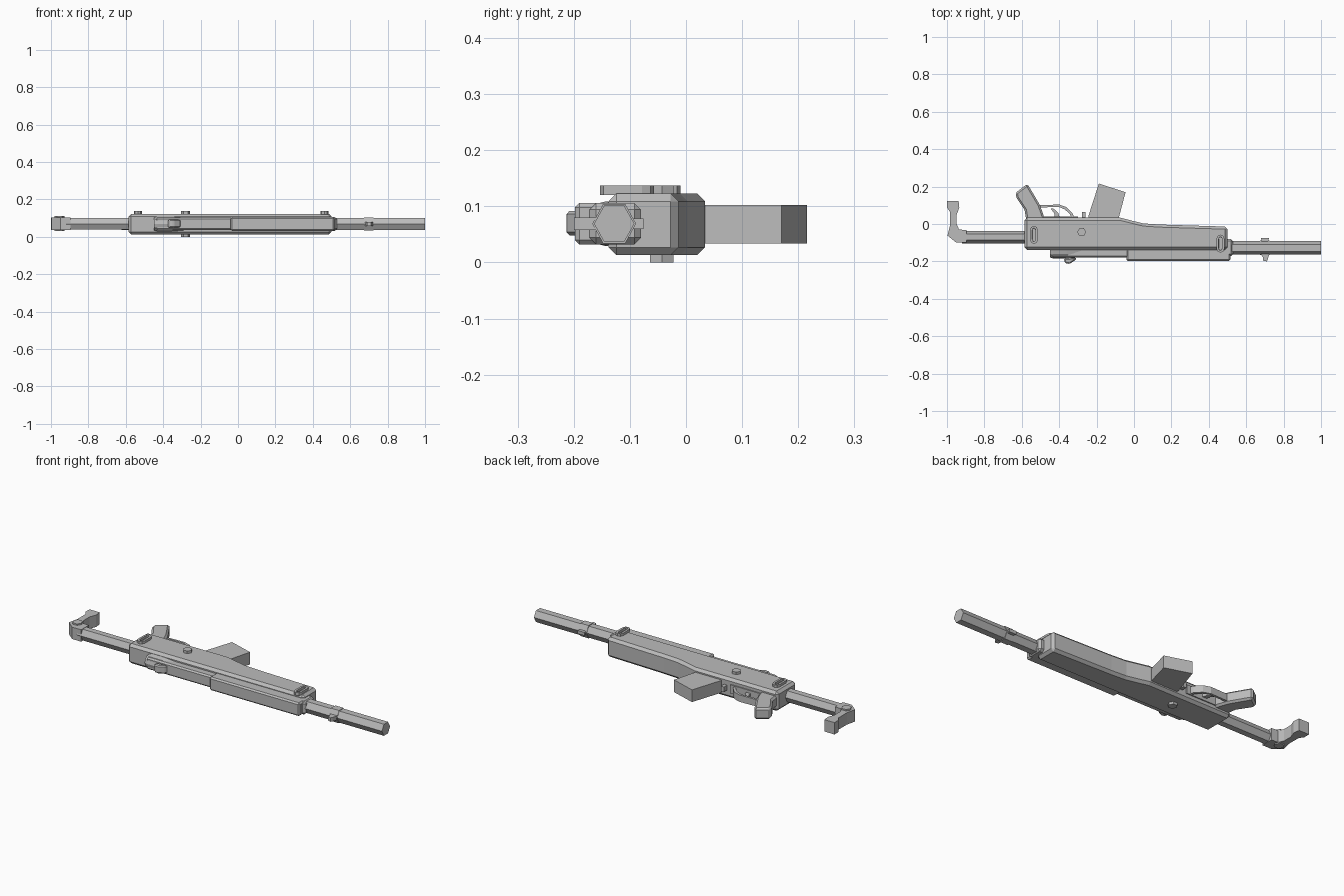
import bpy, bmesh, math
from mathutils import Vector

cube = bpy.data.objects.get("Cube")
if cube:
    bpy.data.objects.remove(cube, do_unlink=True)

grey = bpy.data.materials.new("Plain grey")
grey.use_nodes = True
COL = (0.5, 0.5, 0.5, 1)
grey.diffuse_color = COL
grey.node_tree.nodes["Principled BSDF"].inputs["Base Color"].default_value = COL


def finish(name, bm, bevel=0):
    bmesh.ops.recalc_face_normals(bm, faces=bm.faces)
    mesh = bpy.data.meshes.new(name)
    bm.to_mesh(mesh)
    bm.free()
    mesh.materials.append(grey)
    ob = bpy.data.objects.new(name, mesh)
    bpy.context.collection.objects.link(ob)
    if bevel:
        mod = ob.modifiers.new("Chamfer", "BEVEL")
        mod.width = bevel
        mod.segments = 1
        mod.limit_method = "ANGLE"
        mod.angle_limit = math.radians(40)
    return ob


def prism(name, pts, z0, z1, bevel=0, recess=0):
    """Side profile in x, y extruded upward; recess sinks the inset top face."""
    bm = bmesh.new()
    low = [bm.verts.new((x, y, z0)) for x, y in pts]
    high = [bm.verts.new((x, y, z1)) for x, y in pts]
    n = len(pts)
    bm.faces.new(low[::-1])
    top = bm.faces.new(high)
    for i in range(n):
        j = (i + 1) % n
        bm.faces.new((low[i], low[j], high[j], high[i]))
    bmesh.ops.recalc_face_normals(bm, faces=bm.faces)
    if recess:
        bmesh.ops.inset_region(bm, faces=[top], thickness=0.005)
        for v in top.verts:
            v.co.z = z1
        bmesh.ops.inset_region(bm, faces=[top], thickness=0.007)
        bmesh.ops.inset_region(bm, faces=[top], thickness=0.0005)
        bmesh.ops.translate(bm, verts=top.verts, vec=(0, 0, -recess))
    return finish(name, bm, bevel)


def box(name, x0, x1, y0, y1, z0, z1, bevel=0):
    return prism(name, [(x0, y0), (x1, y0), (x1, y1), (x0, y1)], z0, z1, bevel)


def loft_x(name, stations, y, z, sides=6, turn=0.0):
    """Round-section bar along x from (x, y radius, z radius) stations."""
    bm = bmesh.new()
    rings = []
    for x, ry, rz in stations:
        rings.append([bm.verts.new((x, y + ry * math.cos(turn + i * math.tau / sides),
                                    z + rz * math.sin(turn + i * math.tau / sides)))
                      for i in range(sides)])
    for a, b in zip(rings, rings[1:]):
        for i in range(sides):
            j = (i + 1) % sides
            bm.faces.new((a[i], a[j], b[j], b[i]))
    bm.faces.new(rings[0])
    bm.faces.new(rings[-1])
    return finish(name, bm)


def ngon(x, y, r, n=6, turn=0.0):
    return [(x + r * math.cos(turn + i * math.tau / n),
             y + r * math.sin(turn + i * math.tau / n)) for i in range(n)]


def stadium(x, y, w, length):
    r, h = w / 2, length / 2 - w / 2
    pts = []
    for k in range(10):
        a = math.pi * (k if k < 5 else k - 1) / 4
        pts.append((x + r * math.cos(a), y + r * math.sin(a) + (h if k < 5 else -h)))
    return pts


MID = 0.069

# Main body with chamfered edges and a dipping fore end
prism("main_body", [(-0.585, 0.034), (-0.585, -0.138), (0.5, -0.138), (0.5, -0.014),
                    (0.14, -0.003), (0.05, 0.003), (0.0, 0.015), (-0.075, 0.034)],
      0.013, 0.123, 0.014)

# Receiver covers along the top edge
box("front_cover", -0.04, 0.515, -0.198, -0.1, 0.032, 0.106, 0.008)
box("rear_cover", -0.44, -0.03, -0.18, -0.1, 0.036, 0.102, 0.008)
loft_x("bolt_housing", [(-0.45, 0.036, 0.034), (-0.43, 0.043, 0.04),
                        (-0.36, 0.043, 0.04), (-0.27, 0.034, 0.032)], -0.142, MID, 12)

# Charging handle
box("handle_stem", -0.37, -0.335, -0.2, -0.15, 0.058, 0.086, 0.004)
prism("handle_knob", [(-0.375, -0.185), (-0.37, -0.209), (-0.345, -0.214),
                      (-0.315, -0.194), (-0.305, -0.18)], 0.048, 0.092, 0.006)

# Barrel, collar and front sight
box("barrel_collar", 0.47, 0.53, -0.172, -0.08, 0.032, 0.106, 0.012)
loft_x("barrel", [(0.5, 0.036, 0.037), (1.0, 0.036, 0.037)], -0.128, MID)
loft_x("sight_band", [(0.675, 0.039, 0.041), (0.725, 0.039, 0.041)], -0.128, MID)
prism("front_sight", [(0.675, -0.155), (0.725, -0.155), (0.715, -0.19), (0.71, -0.2),
                      (0.69, -0.196), (0.69, -0.18)], 0.058, 0.08)
prism("sight_lug", [(0.685, -0.1), (0.715, -0.1), (0.722, -0.076), (0.678, -0.076)],
      0.06, 0.078)

# Stock tube and folding butt
loft_x("stock_tube", [(-0.92, 0.033, 0.036), (-0.57, 0.033, 0.036)], -0.07, MID)
prism("butt_plate", [(-1.0, 0.124), (-0.938, 0.124), (-0.934, 0.088), (-0.948, 0.05),
                     (-0.948, 0.0), (-0.935, -0.03), (-0.895, -0.032), (-0.895, -0.1),
                     (-0.95, -0.1), (-0.997, -0.062), (-0.984, -0.01),
                     (-0.984, 0.065), (-1.0, 0.088)], 0.036, 0.102)
prism("butt_hinge_pin", ngon(-0.955, -0.046, 0.027), 0.03, 0.11)

# Magazine
prism("magazine", [(-0.188, 0.216), (-0.243, 0.045), (-0.243, 0.0),
                   (-0.09, 0.0), (-0.045, 0.17)], 0.034, 0.102)
box("magazine_catch", -0.277, -0.258, 0.02, 0.063, 0.055, 0.083)

# Pistol grip
prism("pistol_grip", [(-0.634, 0.166), (-0.57, 0.215), (-0.505, 0.105), (-0.488, 0.06),
                      (-0.475, 0.015), (-0.575, 0.015), (-0.585, 0.075),
                      (-0.628, 0.14)], 0.037, 0.101, 0.01)
box("grip_base", -0.54, -0.3, 0.02, 0.04, 0.045, 0.093)

# Trigger guard and trigger
prism("trigger_guard", [(-0.525, 0.1), (-0.4, 0.104), (-0.36, 0.09), (-0.328, 0.056),
                        (-0.318, 0.03), (-0.332, 0.03), (-0.342, 0.052),
                        (-0.37, 0.078), (-0.404, 0.092), (-0.525, 0.087)], 0.05, 0.088)
prism("trigger", [(-0.445, 0.082), (-0.43, 0.082), (-0.405, 0.06), (-0.395, 0.03),
                  (-0.425, 0.03), (-0.425, 0.055)], 0.06, 0.078)

# Cross bolt through the body and the two sling loops
prism("cross_bolt", ngon(-0.28, -0.043, 0.024), 0.0, 0.137)
for name, x, y in (("rear_sling_loop", -0.535, -0.058), ("front_sling_loop", 0.462, -0.105)):
    prism(name, stadium(x, y, 0.042, 0.096), 0.12, 0.137, recess=0.013)
